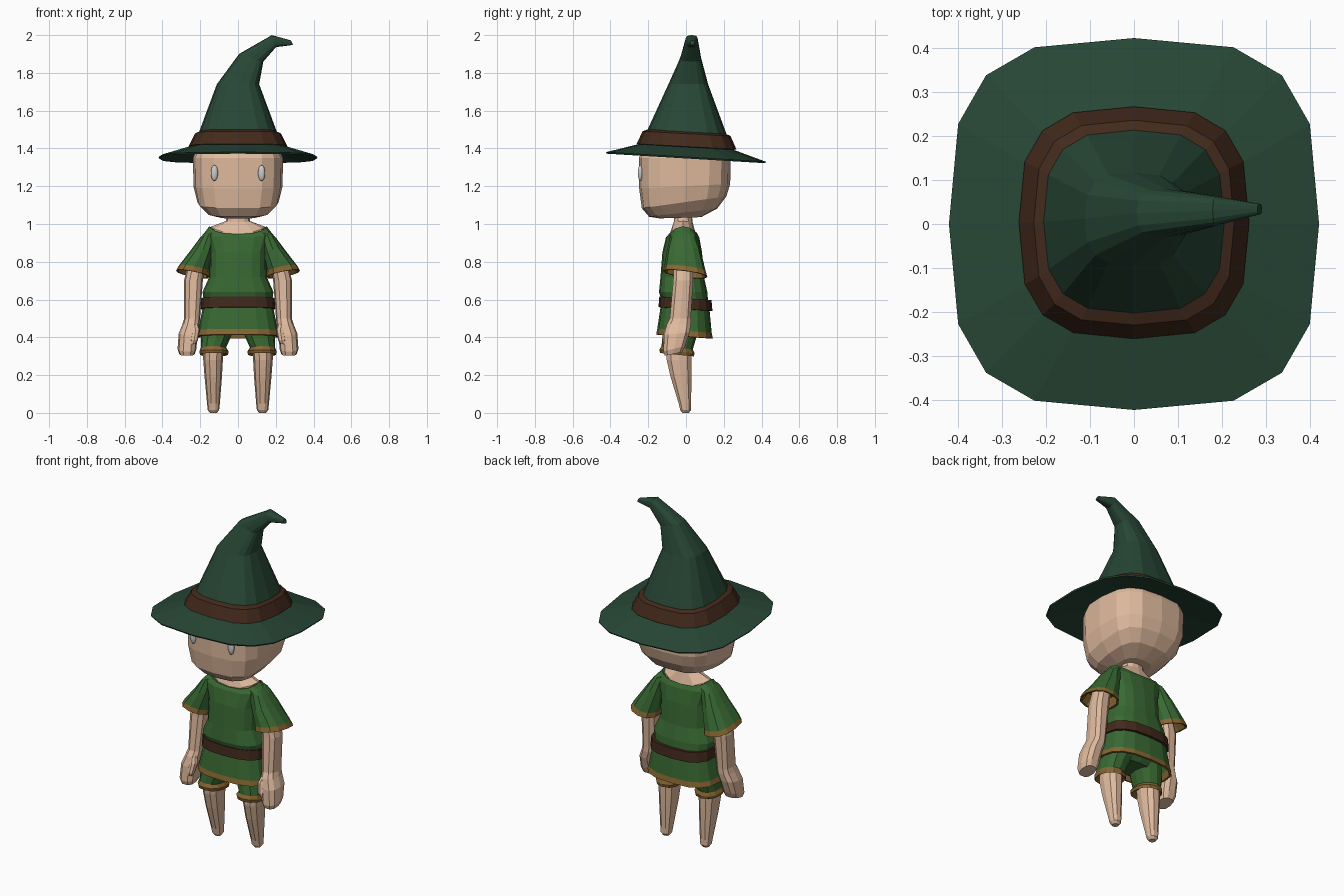
import bpy, bmesh, math


def material(name, rgb):
    m = bpy.data.materials.new(name)
    m.diffuse_color = (*rgb, 1)
    return m


SKIN = material("skin", (0.74, 0.49, 0.34))
GREEN = material("tunic_green", (0.04, 0.14, 0.032))
HAT = material("hat_green", (0.02, 0.062, 0.035))
LEATHER = material("leather", (0.055, 0.022, 0.011))
GOLD = material("gold_trim", (0.24, 0.13, 0.03))
WHITE = material("eye_white", (0.75, 0.75, 0.73))


def loft(name, mat, rings, sides=12, n=2.5, caps=(True, True), mirror=False):
    """Skin superellipse rings: (x, y, z, rx, ry, tilt_x, tilt_y, front/back dip)."""
    bm = bmesh.new()
    loops = []
    for ring in rings:
        x, y, z, rx, ry, tx, ty, dip = (tuple(ring) + (0, 0, 0))[:8]
        zx = tx * rx
        loop = []
        for i in range(sides):
            a = 2 * math.pi * i / sides
            c, s = math.cos(a), math.sin(a)
            u = math.copysign(abs(c) ** (2 / n), c) if abs(c) > 1e-6 else 0
            v = math.copysign(abs(s) ** (2 / n), s) if abs(s) > 1e-6 else 0
            loop.append(bm.verts.new((x + rx * u, y + ry * v,
                                      z + zx * u + ty * ry * v - dip * v * v)))
        loops.append(loop)
    for a, b in zip(loops, loops[1:]):
        for i in range(sides):
            j = (i + 1) % sides
            bm.faces.new((a[i], a[j], b[j], b[i]))
    if caps[0]:
        bm.faces.new(loops[0][::-1])
    if caps[1]:
        bm.faces.new(loops[-1])
    bmesh.ops.recalc_face_normals(bm, faces=bm.faces)
    return finish(name, mat, bm, mirror)


def finish(name, mat, bm, mirror):
    me = bpy.data.meshes.new(name)
    bm.to_mesh(me)
    bm.free()
    me.materials.append(mat)
    ob = bpy.data.objects.new(name, me)
    bpy.context.collection.objects.link(ob)
    if mirror:
        ob.modifiers.new("mirror", 'MIRROR').use_axis[0] = True
    return ob


OPEN = (False, False)

# Hat: bent crown, leather band, drooping square brim
loft("hat_crown", HAT, [
    (0, 0, 1.42, .225, .225, 0, -.05),
    (0, .005, 1.49, .205, .208, 0, -.05),
    (0, .012, 1.74, .112, .105),
    (.07, .025, 1.88, .064, .055, -.32),
    (.19, .03, 1.968, .011, .033, -2.9),
    (.286, .034, 1.96, .005, .012, -2.4)], 16, 2.9)
loft("hat_band", LEATHER, [
    (0, 0, 1.40, .235, .235, 0, -.055),
    (0, .003, 1.41, .262, .264, 0, -.055),
    (0, .003, 1.478, .228, .233, 0, -.055),
    (0, .003, 1.49, .20, .205, 0, -.055)], 16, 3.0, OPEN)
loft("hat_brim", HAT, [
    (0, 0, 1.413, .235, .235, 0, -.06),
    (0, 0, 1.355, .421, .423, 0, -.06),
    (0, 0, 1.347, .417, .419, 0, -.06),
    (0, 0, 1.388, .22, .225, 0, -.06)], 16, 3.1, OPEN)

# Head with flat face and jaw rising to the back
loft("head", SKIN, [
    (0, -.03, 1.033, .09, .11, 0, .03),
    (0, -.015, 1.06, .165, .18, 0, .12),
    (0, -.01, 1.115, .215, .224, 0, .14),
    (0, -.007, 1.20, .236, .241, 0, .05),
    (0, -.007, 1.35, .238, .243),
    (0, 0, 1.43, .21, .21)], 16, 3.1)

# Eyes
bm = bmesh.new()
bmesh.ops.create_uvsphere(bm, u_segments=12, v_segments=8, radius=1)
bmesh.ops.scale(bm, verts=bm.verts, vec=(.019, .013, .042))
bmesh.ops.translate(bm, verts=bm.verts, vec=(.125, -.242, 1.27))
eyes = finish("eyes", WHITE, bm, True)
eyes.data.polygons.foreach_set("use_smooth", [True] * len(eyes.data.polygons))

# Neck and bare collar
loft("neck", SKIN, [
    (0, -.015, 1.06, .055, .045),
    (0, -.015, 1.015, .065, .05, 0, 0, .005),
    (0, -.017, .985, .145, .068, 0, 0, .035),
    (0, -.015, .92, .13, .07)], 12, 2.3)

# Tunic body, sleeves and skirt
loft("tunic_body", GREEN, [
    (0, -.017, .975, .14, .062, 0, 0, .03),
    (0, -.017, .988, .152, .074, 0, .05, .038),
    (0, -.018, .95, .18, .088, 0, 0, .02),
    (0, -.02, .85, .15, .105),
    (0, -.02, .72, .152, .115),
    (0, -.015, .64, .188, .128),
    (0, -.008, .60, .182, .125, 0, -.07)], 16, 2.7, OPEN)
loft("tunic_skirt", GREEN, [
    (0, -.005, .60, .18, .125, 0, -.07),
    (0, -.005, .55, .188, .13, 0, -.07),
    (0, -.008, .435, .212, .144, 0, -.07)], 16, 2.7, OPEN)
loft("skirt_trim", GOLD, [
    (0, -.008, .435, .212, .144, 0, -.07),
    (0, -.008, .405, .22, .15, 0, -.07),
    (0, -.008, .403, .208, .138, 0, -.07),
    (0, -.008, .44, .20, .132, 0, -.07)], 16, 2.7, OPEN)
loft("skirt_lining", GREEN, [
    (0, -.008, .44, .20, .132, 0, -.07),
    (0, -.005, .56, .175, .118, 0, -.07)], 16, 2.7, (False, True))
loft("sleeves", GREEN, [
    (.145, -.015, .968, .03, .04, -.4),
    (.155, -.015, .945, .047, .066, -.4),
    (.185, -.012, .865, .058, .088, .1),
    (.232, -.005, .762, .082, .110, .2, -.13)], 12, 2.4, (True, False), True)
loft("sleeve_trim", GOLD, [
    (.232, -.005, .762, .082, .110, .2, -.13),
    (.24, -.004, .735, .088, .117, .2, -.13),
    (.24, -.004, .735, .078, .107, .2, -.13),
    (.215, -.008, .80, .06, .088, .2, -.13)], 12, 2.4, (False, True), True)

# Belt
loft("belt", LEATHER, [
    (0, -.003, .605, .178, .12, 0, -.07),
    (0, -.003, .607, .193, .138, 0, -.07),
    (0, -.003, .55, .198, .143, 0, -.07),
    (0, -.003, .548, .18, .12, 0, -.07)], 16, 2.7, OPEN)

# Shorts
loft("shorts_seat", GREEN, [
    (0, -.01, .56, .17, .11), (0, -.015, .47, .175, .11),
    (0, -.03, .415, .14, .075)], 12, 2.5)
loft("shorts_legs", GREEN, [
    (.09, -.02, .48, .08, .10),
    (.117, -.035, .40, .078, .09),
    (.13, -.047, .345, .067, .083, 0, -.1)], 12, 2.3, (True, False), True)
loft("shorts_trim", GOLD, [
    (.13, -.047, .345, .067, .083, 0, -.1),
    (.127, -.048, .325, .078, .093, 0, -.1),
    (.127, -.048, .308, .074, .089, 0, -.1),
    (.13, -.045, .325, .05, .06, 0, -.1)], 12, 2.3, (False, True), True)

# Tapered legs
loft("legs", SKIN, [
    (.13, -.038, .36, .054, .072),
    (.132, -.036, .28, .052, .069),
    (.131, -.026, .19, .046, .058),
    (.13, -.006, .05, .034, .034),
    (.13, -.002, .015, .03, .03),
    (.13, -.002, 0, .018, .018)], 10, 2.3, mirror=True)

# Arms with mitten hands and thumbs
loft("arms", SKIN, [
    (.215, -.015, .81, .045, .05),
    (.236, -.015, .70, .05, .055),
    (.243, -.03, .50, .042, .058),
    (.248, -.038, .47, .046, .066),
    (.264, -.048, .42, .05, .07, 0, .1),
    (.27, -.062, .34, .05, .06, 0, .25),
    (.27, -.066, .312, .041, .048, 0, .2)], 10, 2.6, mirror=True)
loft("thumbs", SKIN, [
    (.232, -.075, .475, .02, .022),
    (.224, -.09, .44, .022, .025),
    (.232, -.105, .385, .02, .021),
    (.236, -.108, .365, .012, .013)], 8, 2.3, mirror=True)
